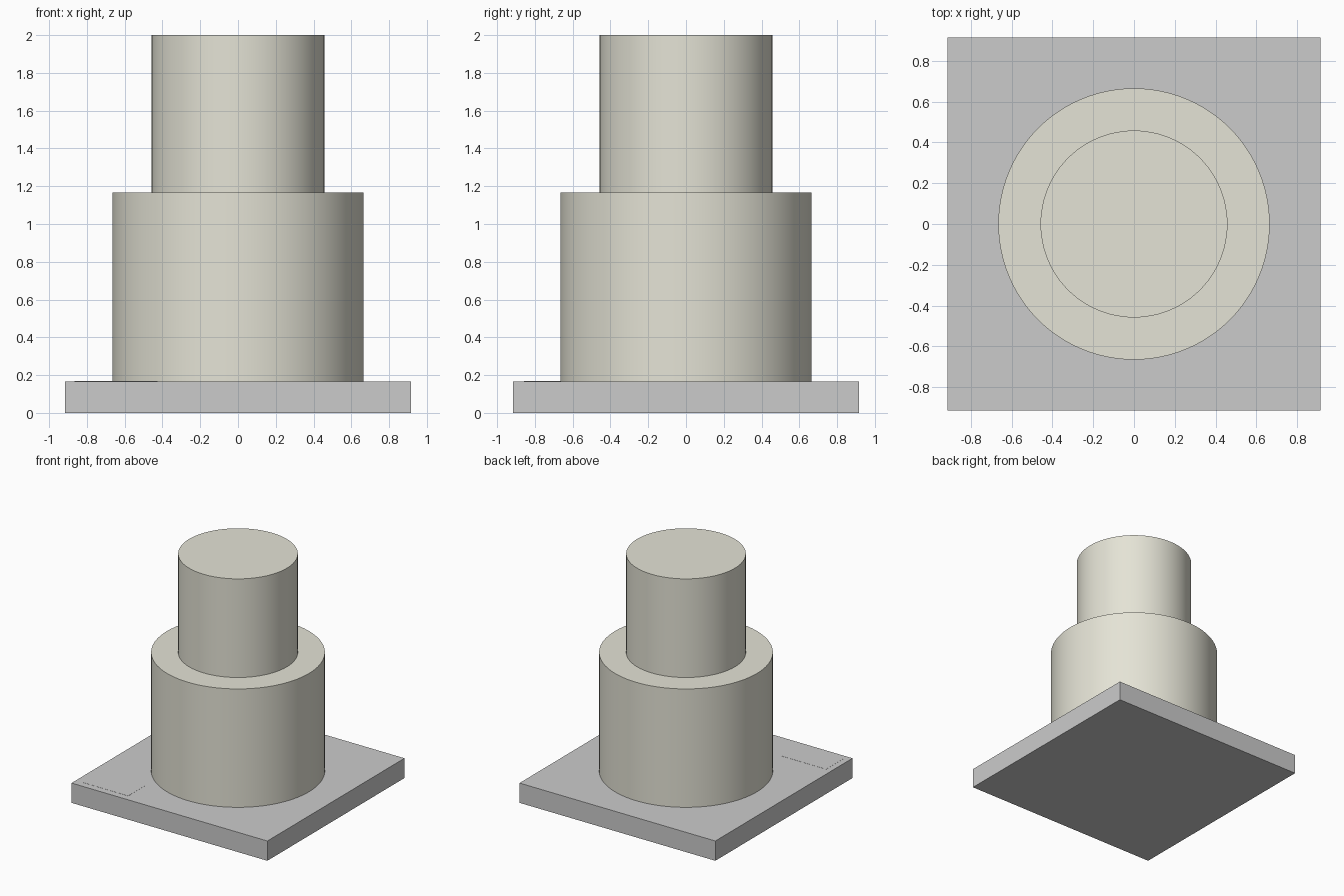
import bpy
import math

if "Cube" in bpy.data.objects:
    bpy.data.objects.remove(bpy.data.objects["Cube"])


def box(name, x0, x1, y0, y1, z0, z1):
    bpy.ops.mesh.primitive_cube_add(
        size=1, location=((x0 + x1) / 2, (y0 + y1) / 2, (z0 + z1) / 2))
    obj = bpy.context.object
    obj.name = name
    obj.scale = (x1 - x0, y1 - y0, z1 - z0)
    bpy.ops.object.transform_apply(location=False, rotation=False, scale=True)
    return obj


def tier(name, radius, z0, z1, material):
    bpy.ops.mesh.primitive_cylinder_add(
        vertices=96, radius=radius, depth=z1 - z0, location=(0, 0, (z0 + z1) / 2))
    obj = bpy.context.object
    obj.name = name
    obj.data.materials.append(material)
    bpy.ops.object.shade_smooth_by_angle(angle=math.radians(30))
    return obj


cream = bpy.data.materials.new("cream_icing")
cream.diffuse_color = (0.78, 0.77, 0.67, 1)
cream.use_nodes = True
cream.node_tree.nodes["Principled BSDF"].inputs["Base Color"].default_value = cream.diffuse_color

BASE_TOP, LOWER_TOP, TOP = 0.167, 1.167, 2.0

# Square cake board
box("cake_board", -0.915, 0.915, -0.915, 0.915, 0, BASE_TOP)

# Two stacked round tiers
tier("lower_tier", 0.665, BASE_TOP, LOWER_TOP, cream)
tier("upper_tier", 0.458, LOWER_TOP, TOP, cream)

# Blank label lying on the front left corner of the board
box("blank_label", -0.865, -0.425, -0.858, -0.635, BASE_TOP, BASE_TOP + 0.001)
